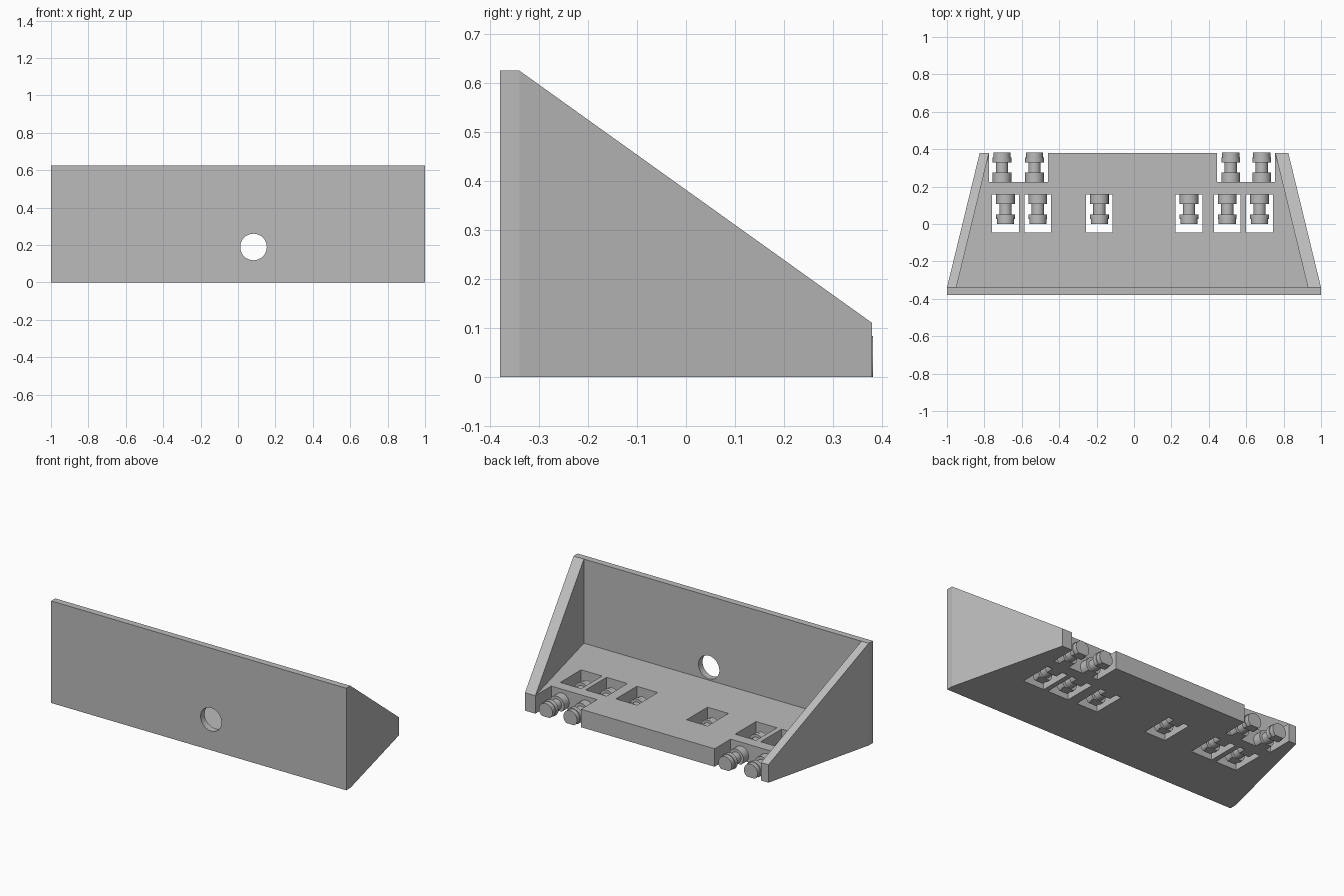
import bpy, bmesh, math
from mathutils import Matrix, Vector

if "Cube" in bpy.data.objects:
    bpy.data.objects.remove(bpy.data.objects["Cube"], do_unlink=True)

grey = bpy.data.materials.new("plain_grey")
grey.use_nodes = True
COLOUR = (0.5, 0.5, 0.5, 1)
grey.diffuse_color = COLOUR
grey.node_tree.nodes["Principled BSDF"].inputs["Base Color"].default_value = COLOUR


def make_object(name, bm):
    bmesh.ops.recalc_face_normals(bm, faces=bm.faces)
    mesh = bpy.data.meshes.new(name)
    bm.to_mesh(mesh)
    bm.free()
    mesh.materials.append(grey)
    obj = bpy.data.objects.new(name, mesh)
    bpy.context.collection.objects.link(obj)
    return obj


def prism(name, outline, height):
    """Raise a plan outline from the ground; height is a function of y."""
    bm = bmesh.new()
    low = [bm.verts.new((x, y, 0)) for x, y in outline]
    high = [bm.verts.new((x, y, height(y))) for x, y in outline]
    bm.faces.new(low[::-1])
    bm.faces.new(high)
    for i in range(len(low)):
        j = (i + 1) % len(low)
        bm.faces.new((low[i], low[j], high[j], high[i]))
    return make_object(name, bm)


def cut(target, bm):
    cutter = make_object("cutter", bm)
    cutter.hide_render = True
    mod = target.modifiers.new("cut", "BOOLEAN")
    mod.operation = "DIFFERENCE"
    mod.solver = "EXACT"
    mod.object = cutter
    bpy.context.view_layer.objects.active = target
    bpy.ops.object.modifier_apply(modifier=mod.name)
    bpy.data.objects.remove(cutter, do_unlink=True)


FRONT, PLATE, BACK = -0.38, -0.34, 0.38
TALL, THICK = 0.625, 0.11
NOTCH_Y, HOLE_BACK, HOLE_FRONT = 0.225, 0.157, -0.045


def slope(y):
    return TALL + (THICK - TALL) * (y - PLATE) / (BACK - PLATE)


# Upright plate with a round opening
plate = prism("front_plate", [(-1, FRONT), (1, FRONT), (1, PLATE), (-1, PLATE)], lambda y: TALL)
bm = bmesh.new()
bmesh.ops.create_cone(bm, cap_ends=True, segments=40, radius1=0.071, radius2=0.071, depth=0.2,
                      matrix=Matrix.Translation((0.083, PLATE, 0.189)) @ Matrix.Rotation(math.pi / 2, 4, "X"))
cut(plate, bm)

# Tapering side walls
prism("left_wall", [(0.93, PLATE), (1, PLATE), (0.825, BACK), (0.755, BACK)], slope)
prism("right_wall", [(-1, PLATE), (-0.95, PLATE), (-0.775, BACK), (-0.825, BACK)], slope)

# Base slab with two notches in its back edge
base = prism("base", [
    (-0.95, PLATE), (0.93, PLATE), (0.755, BACK), (0.755, NOTCH_Y),
    (0.445, NOTCH_Y), (0.445, BACK), (-0.46, BACK), (-0.46, NOTCH_Y),
    (-0.775, NOTCH_Y), (-0.775, BACK)], lambda y: THICK)

# Square holes through the base
hole_pegs = [-0.687, -0.514, -0.185, 0.294, 0.499, 0.671]
bm = bmesh.new()
for x in hole_pegs:
    place = Matrix.Translation((x, (HOLE_BACK + HOLE_FRONT) / 2, 0.05))
    bmesh.ops.create_cube(bm, size=1, matrix=place @ Matrix.Diagonal((0.142, HOLE_BACK - HOLE_FRONT, 0.3, 1)))
cut(base, bm)

# Peg profile: distance from its root, radius
PROFILE = [(0, 0.05), (0.05, 0.05), (0.05, 0.033), (0.105, 0.033),
           (0.105, 0.05), (0.13, 0.05), (0.13, 0.046), (0.157, 0.046)]
AXIS_Z, SIDES = 0.037, 24


def peg(name, x, root, direction):
    """Turned peg along y, with its underside cut flat on the ground."""
    bm = bmesh.new()
    rings = []
    for d, r in PROFILE:
        angles = [2 * math.pi * i / SIDES for i in range(SIDES)]
        rings.append([bm.verts.new((x + r * math.cos(a), root + direction * d, AXIS_Z + r * math.sin(a)))
                      for a in angles])
    for a, b in zip(rings, rings[1:]):
        for i in range(SIDES):
            j = (i + 1) % SIDES
            bm.faces.new((a[i], a[j], b[j], b[i]))
    bm.faces.new(rings[0])
    bm.faces.new(rings[-1])
    result = bmesh.ops.bisect_plane(bm, geom=bm.verts[:] + bm.edges[:] + bm.faces[:],
                                    plane_co=Vector((0, 0, 0)), plane_no=Vector((0, 0, -1)), clear_outer=True)
    edges = [e for e in result["geom_cut"] if isinstance(e, bmesh.types.BMEdge)]
    bmesh.ops.holes_fill(bm, edges=edges, sides=0)
    obj = make_object(name, bm)
    bpy.ops.object.select_all(action="DESELECT")
    obj.select_set(True)
    bpy.context.view_layer.objects.active = obj
    bpy.ops.object.shade_smooth_by_angle(angle=math.radians(30))


# Pegs inside the holes point forward, pegs in the notches point back
for i, x in enumerate(hole_pegs):
    peg(f"hole_peg_{i + 1}", x, HOLE_BACK, -1)
for i, x in enumerate([-0.706, -0.532, 0.517, 0.683]):
    peg(f"notch_peg_{i + 1}", x, NOTCH_Y, 1)
